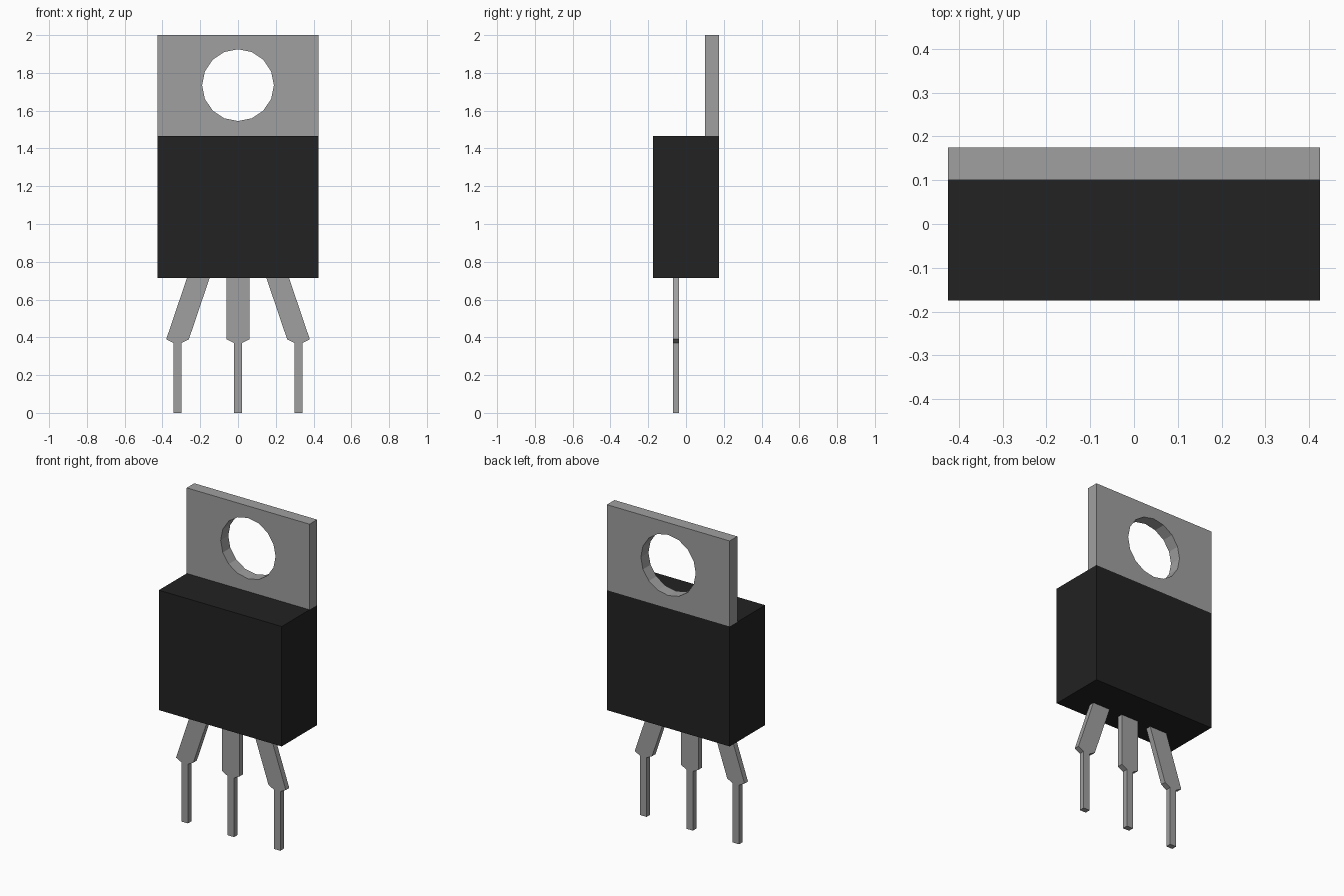
import bpy
import bmesh
import math

if "Cube" in bpy.data.objects:
    bpy.data.objects.remove(bpy.data.objects["Cube"], do_unlink=True)


def material(name, value):
    mat = bpy.data.materials.new(name)
    mat.use_nodes = True
    colour = (value, value, value, 1)
    mat.diffuse_color = colour
    mat.node_tree.nodes["Principled BSDF"].inputs["Base Color"].default_value = colour
    return mat


metal = material("grey metal", 0.35)
plastic = material("black plastic", 0.016)


def plate(name, outline, y_front, y_back, mat):
    """Extrude an x-z outline from y_front to y_back."""
    bm = bmesh.new()
    face = bm.faces.new([bm.verts.new((x, y_front, z)) for x, z in outline])
    moved = bmesh.ops.extrude_face_region(bm, geom=[face])["geom"]
    verts = [g for g in moved if isinstance(g, bmesh.types.BMVert)]
    bmesh.ops.translate(bm, verts=verts, vec=(0, y_back - y_front, 0))
    bmesh.ops.recalc_face_normals(bm, faces=bm.faces)
    mesh = bpy.data.meshes.new(name)
    bm.to_mesh(mesh)
    bm.free()
    mesh.materials.append(mat)
    obj = bpy.data.objects.new(name, mesh)
    bpy.context.collection.objects.link(obj)
    return obj


def rectangle(half, low, high):
    return [(-half, low), (half, low), (half, high), (-half, high)]


WIDTH, BACK = 0.425, 0.175
BODY_LOW, BODY_HIGH = 0.715, 1.465

# Moulded body
plate("body", rectangle(WIDTH, BODY_LOW, BODY_HIGH), -BACK, BACK, plastic)

# Mounting tab with a sixteen-sided hole
tab = plate("mounting_tab", rectangle(WIDTH, BODY_HIGH, 2.0), 0.1, BACK, metal)
circle = [(0.19 * math.cos(i * math.tau / 16), 1.735 + 0.19 * math.sin(i * math.tau / 16))
          for i in range(16)]
cutter = plate("hole_cutter", circle, 0, 0.3, metal)
cutter.hide_render = True
cut = tab.modifiers.new("hole", "BOOLEAN")
cut.object = cutter
cut.solver = "EXACT"
bpy.context.view_layer.objects.active = tab
bpy.ops.object.modifier_apply(modifier=cut.name)
bpy.data.objects.remove(cutter, do_unlink=True)

# Three legs: wide shoulder, short taper, narrow pin; the outer two splay
for name, top, foot in (("right_leg", -0.21, -0.32), ("middle_leg", 0, 0), ("left_leg", 0.21, 0.32)):
    outline = [(top - 0.06, BODY_LOW), (foot - 0.06, 0.39), (foot - 0.022, 0.37), (foot - 0.022, 0),
               (foot + 0.022, 0), (foot + 0.022, 0.37), (foot + 0.06, 0.39), (top + 0.06, BODY_LOW)]
    plate(name, outline, -0.07, -0.036, metal)
